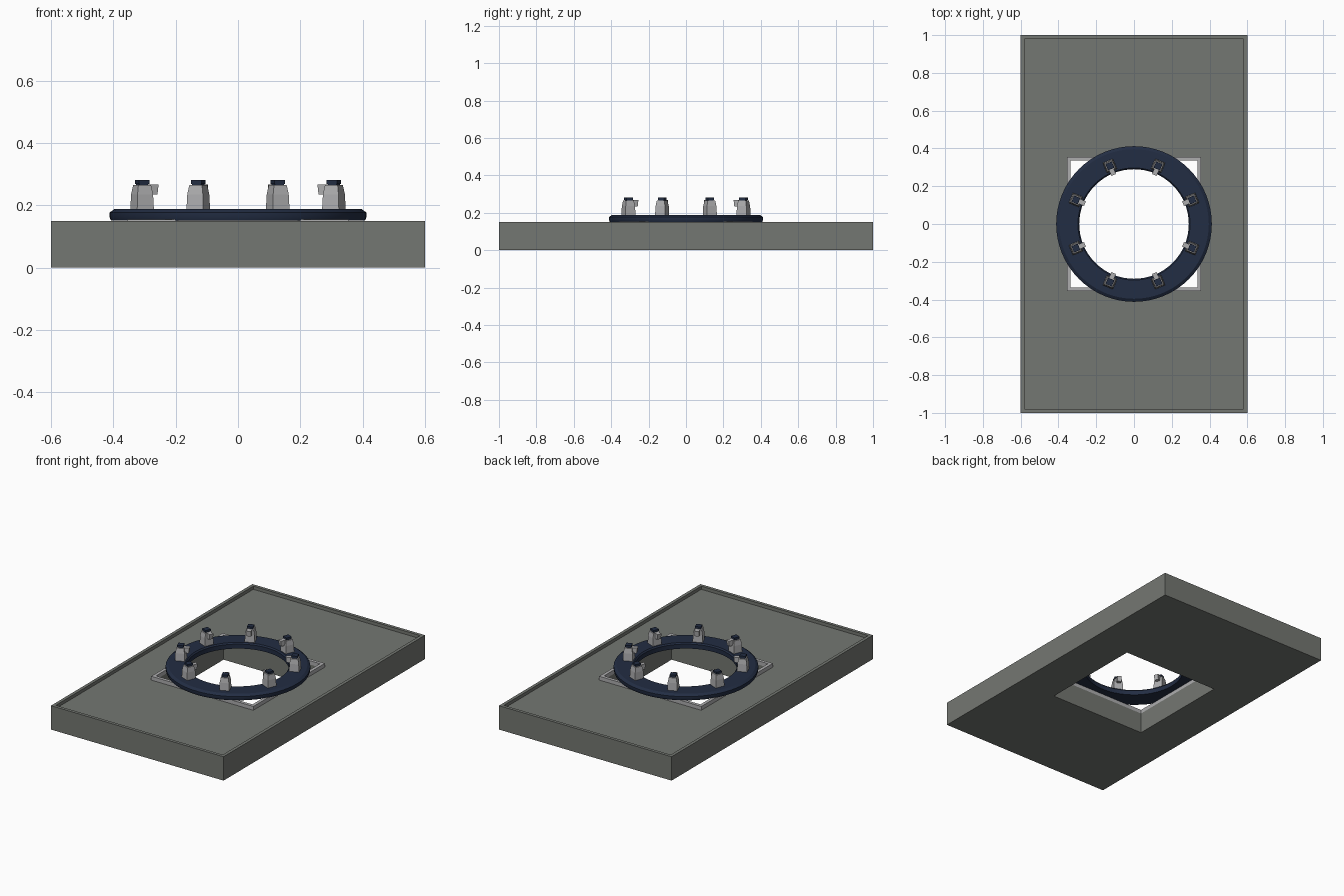
import bpy, bmesh, math
from mathutils import Matrix

cube = bpy.data.objects.get("Cube")
if cube:
    bpy.data.objects.remove(cube)


def material(name, rgb):
    m = bpy.data.materials.new(name)
    m.use_nodes = True
    m.diffuse_color = (*rgb, 1)
    m.node_tree.nodes["Principled BSDF"].inputs["Base Color"].default_value = (*rgb, 1)
    return m


stone = material("stone grey", (0.175, 0.185, 0.168))
steel = material("light steel", (0.42, 0.42, 0.43))
navy = material("dark navy", (0.016, 0.026, 0.056))


def finish(bm, name, mat, place=None):
    bmesh.ops.recalc_face_normals(bm, faces=bm.faces)
    mesh = bpy.data.meshes.new(name)
    bm.to_mesh(mesh)
    bm.free()
    mesh.materials.append(mat)
    obj = bpy.data.objects.new(name, mesh)
    bpy.context.collection.objects.link(obj)
    if place:
        obj.matrix_world = place
    return obj


def bridge(bm, a, b):
    for i in range(len(a)):
        j = (i + 1) % len(a)
        bm.faces.new((a[i], a[j], b[j], b[i]))


def rect_loop(bm, hx, hy, z, cx=0):
    corners = ((-1, -1), (1, -1), (1, 1), (-1, 1))
    return [bm.verts.new((cx + sx * hx, sy * hy, z)) for sx, sy in corners]


def rect_tube(name, mat, steps):
    """Closed rectangular ring swept through (half x, half y, z) steps."""
    bm = bmesh.new()
    loops = [rect_loop(bm, *s) for s in steps]
    for a, b in zip(loops, loops[1:] + loops[:1]):
        bridge(bm, a, b)
    return finish(bm, name, mat)


def block(name, mat, steps, place):
    """Capped stack of rectangles (half x, half y, z, centre x)."""
    bm = bmesh.new()
    loops = [rect_loop(bm, *s) for s in steps]
    for a, b in zip(loops, loops[1:]):
        bridge(bm, a, b)
    bm.faces.new(loops[0])
    bm.faces.new(loops[-1])
    return finish(bm, name, mat, place)


# Slab with raised lip, recessed top and square opening
rim, hole, floor, top = 0.02, 0.335, 0.13, 0.15
rect_tube("base_slab", stone, [
    (0.6, 1, 0), (0.6, 1, top), (0.6 - rim, 1 - rim, top),
    (0.6 - rim, 1 - rim, floor), (hole, hole, floor), (hole, hole, 0)])

# Square frame around the opening
rect_tube("opening_frame", steel, [
    (0.355, 0.355, floor), (0.355, 0.355, 0.154),
    (hole, hole, 0.154), (hole, hole, floor)])

# Turned ring with chamfered edges
profile = [(0.29, 0.152), (0.29, 0.18), (0.297, 0.188), (0.396, 0.188),
           (0.412, 0.177), (0.412, 0.162), (0.408, 0.152)]
bm = bmesh.new()
SEG = 64
loops = []
for r, z in profile:
    angles = [2 * math.pi * i / SEG for i in range(SEG)]
    loops.append([bm.verts.new((r * math.cos(a), r * math.sin(a), z)) for a in angles])
for a, b in zip(loops, loops[1:] + loops[:1]):
    bridge(bm, a, b)
ring = finish(bm, "mounting_ring", navy)
bpy.context.view_layer.objects.active = ring
ring.select_set(True)
bpy.ops.object.shade_smooth_by_angle(angle=math.radians(25))

# Eight clamps around the ring, noses pointing to the centre
for k in range(8):
    turn = Matrix.Rotation(math.radians(22.5 + 45 * k), 4, "Z")
    place = turn @ Matrix.Translation((0.333, 0, 0))
    n = k + 1
    block(f"clamp_body_{n}", steel, [
        (0.029, 0.029, 0.187, 0), (0.027, 0.027, 0.235, 0),
        (0.022, 0.022, 0.265, 0)], place)
    block(f"clamp_nose_{n}", steel, [
        (0.014, 0.013, 0.234, -0.034), (0.018, 0.013, 0.267, -0.034)], place)
    block(f"clamp_cap_{n}", navy, [
        (0.015, 0.015, 0.264, 0), (0.015, 0.015, 0.269, 0),
        (0.018, 0.018, 0.269, 0), (0.018, 0.018, 0.281, 0)], place)
